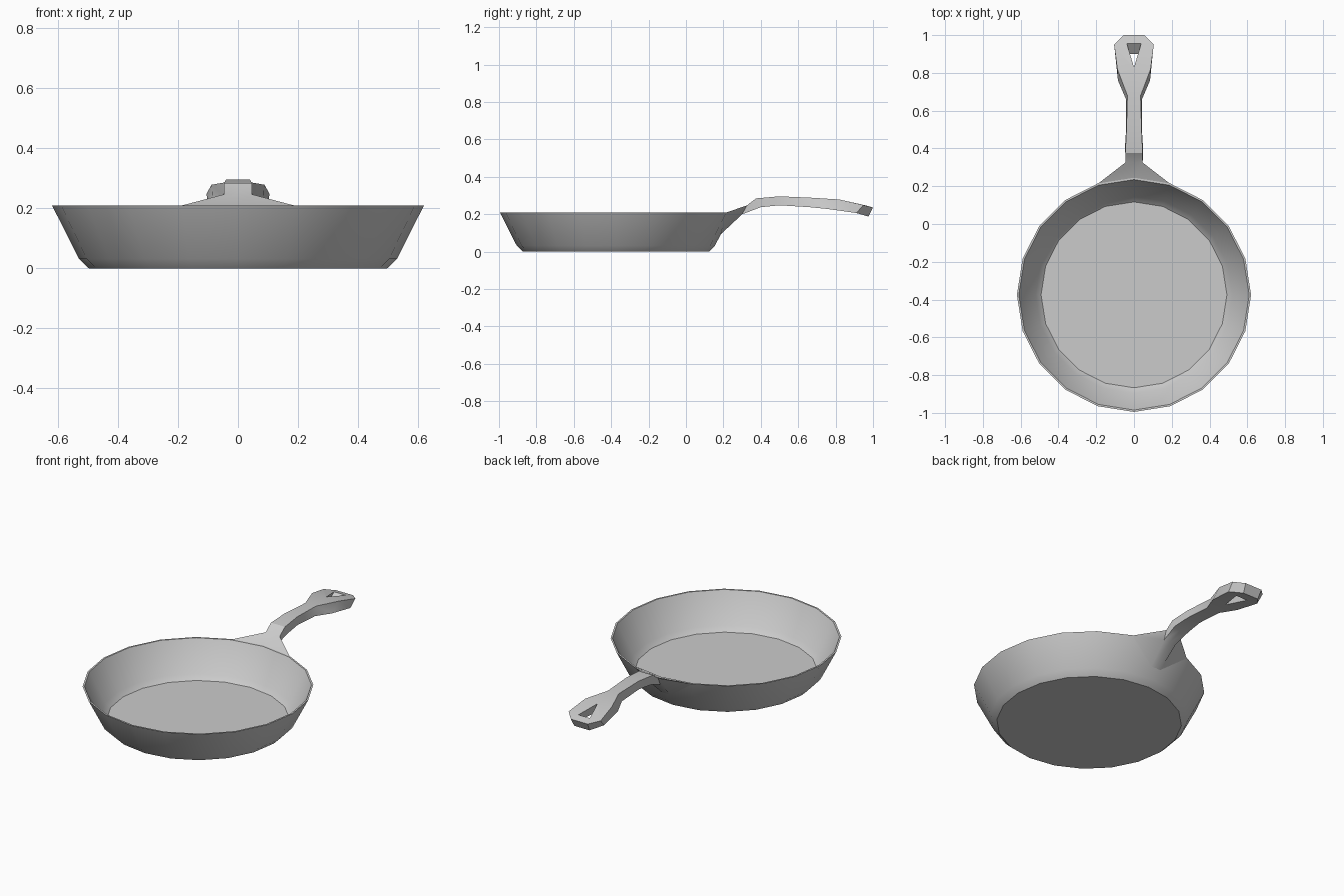
import bpy, bmesh
from math import cos, sin, pi, radians

if "Cube" in bpy.data.objects:
    bpy.data.objects.remove(bpy.data.objects["Cube"])

SIDES, PAN_Y = 20, -0.375


def make_object(name, verts, faces):
    mesh = bpy.data.meshes.new(name)
    mesh.from_pydata(verts, [], faces)
    bm = bmesh.new()
    bm.from_mesh(mesh)
    bmesh.ops.recalc_face_normals(bm, faces=bm.faces)
    bm.to_mesh(mesh)
    bm.free()
    obj = bpy.data.objects.new(name, mesh)
    bpy.context.collection.objects.link(obj)
    return obj


def loft(name, rings, first_caps, last_caps):
    """Skin equal-length rings; caps are index lists into the end rings."""
    n = len(rings[0])
    verts = [p for ring in rings for p in ring]
    faces = [(r * n + i, r * n + (i + 1) % n, (r + 1) * n + (i + 1) % n, (r + 1) * n + i)
             for r in range(len(rings) - 1) for i in range(n)]
    off = (len(rings) - 1) * n
    faces += [tuple(c) for c in first_caps]
    faces += [tuple(off + i for i in c) for c in last_caps]
    return make_object(name, verts, faces)


def smooth(obj, angle):
    bpy.ops.object.select_all(action='DESELECT')
    obj.select_set(True)
    bpy.context.view_layer.objects.active = obj
    bpy.ops.object.shade_smooth_by_angle(angle=radians(angle))


# pan bowl: outside profile up to the rim, then back down the inside
profile = [(0.497, 0.0), (0.53, 0.032), (0.62, 0.21),
           (0.61, 0.21), (0.521, 0.038), (0.492, 0.012)]
rings = [[(r * cos(2 * pi * i / SIDES), PAN_Y + r * sin(2 * pi * i / SIDES), z)
          for i in range(SIDES)] for r, z in profile]
disc = [list(range(SIDES))]
smooth(loft("pan_bowl", rings, disc, disc), 30)

# handle sections: top half width, side y, centre y, z, then bottom half width, y, z
sections = [
    (0.19, 0.214, 0.243, 0.209, 0.03, 0.183, 0.09),
    (0.046, 0.325, 0.325, 0.247, 0.04, 0.30, 0.20),
    (0.046, 0.375, 0.375, 0.285, 0.048, 0.40, 0.238),
    (0.040, 0.50, 0.50, 0.296, 0.042, 0.50, 0.248),
    (0.035, 0.68, 0.68, 0.288, 0.042, 0.66, 0.238),
    (0.088, 0.82, 0.82, 0.279, 0.085, 0.76, 0.228),
    (0.105, 0.95, 0.955, 0.249, 0.10, 0.91, 0.207),
    (0.055, 1.00, 1.00, 0.236, 0.05, 0.975, 0.188),
]
rings = [[(-w, ys, z), (0, yc, z), (w, ys, z), (bw, by, bz), (0, by, bz), (-bw, by, bz)]
         for w, ys, yc, z, bw, by, bz in sections]
caps = [(0, 1, 4, 5), (1, 2, 3, 4)]
handle = loft("handle", rings, caps, caps)

# hanging hole: slanted triangular cutter through the handle end
def triangle(t):
    return [(x, y - 0.06 * t, z - 0.045 * t)
            for x, y, z in ((-0.038, 0.955, 0.249), (0.038, 0.955, 0.249), (0, 0.83, 0.277))]

cutter = loft("hole_cutter", [triangle(-0.8), triangle(1.8)], [(0, 1, 2)], [(0, 1, 2)])
cutter.hide_render = True
cut = handle.modifiers.new("hole", 'BOOLEAN')
cut.operation, cut.solver, cut.object = 'DIFFERENCE', 'EXACT', cutter
bpy.context.view_layer.objects.active = handle
bpy.ops.object.modifier_apply(modifier=cut.name)
bpy.data.objects.remove(cutter)
smooth(handle, 30)
